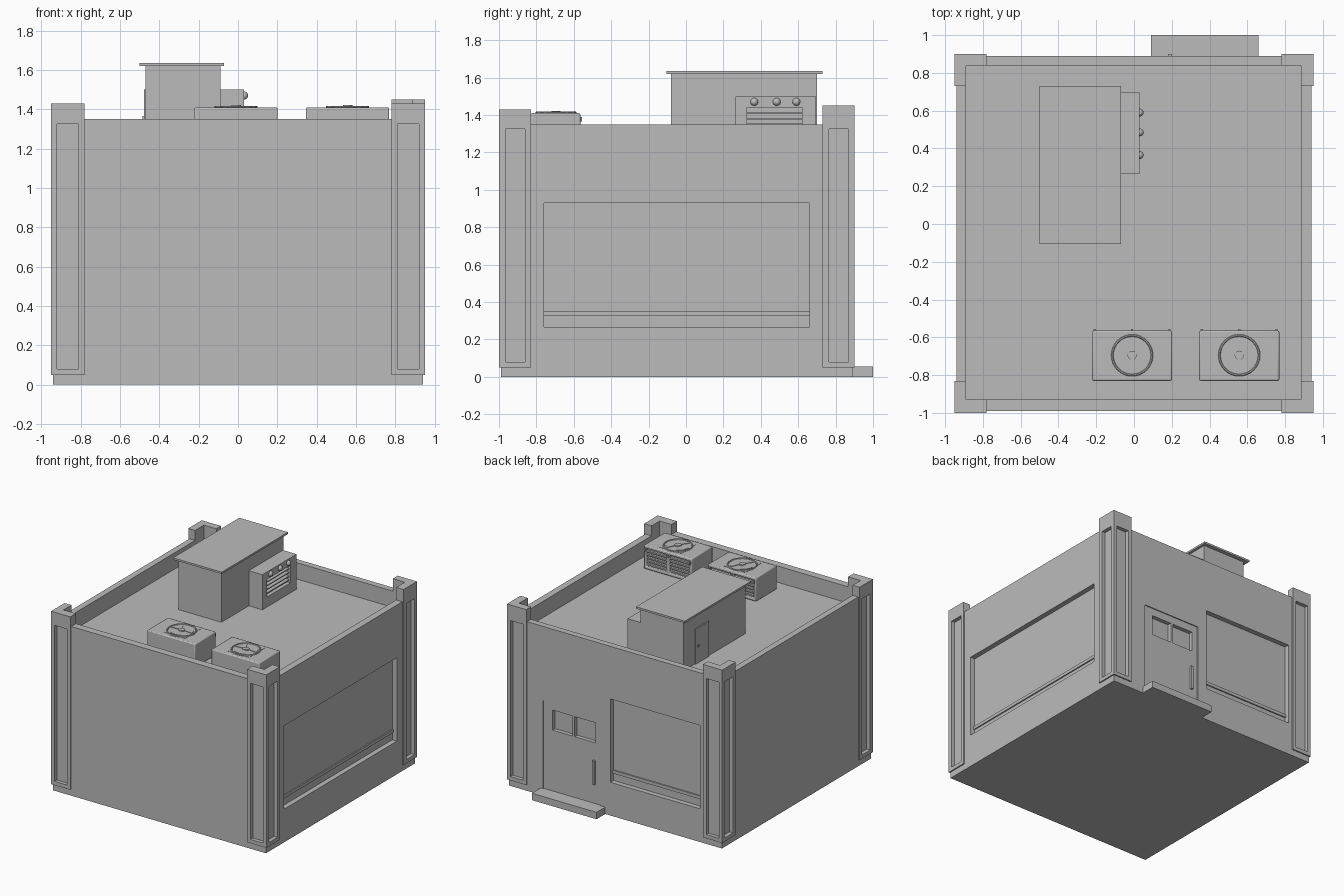
import bpy, bmesh, math
from mathutils import Matrix

cube = bpy.data.objects.get("Cube")
if cube:
    bpy.data.objects.remove(cube, do_unlink=True)

grey = bpy.data.materials.new("plain_grey")
grey.use_nodes = True
grey.diffuse_color = (0.5, 0.5, 0.5, 1)
grey.node_tree.nodes["Principled BSDF"].inputs["Base Color"].default_value = (0.5, 0.5, 0.5, 1)


def finish(name, bm):
    mesh = bpy.data.meshes.new(name)
    bm.to_mesh(mesh)
    bm.free()
    mesh.materials.append(grey)
    ob = bpy.data.objects.new(name, mesh)
    bpy.context.collection.objects.link(ob)
    return ob


def box(name, x, y, z):
    """Box from (low, high) ranges on each axis."""
    bm = bmesh.new()
    size = [r[1] - r[0] for r in (x, y, z)]
    mid = [(r[0] + r[1]) / 2 for r in (x, y, z)]
    bmesh.ops.create_cube(bm, size=1, matrix=Matrix.Translation(mid) @ Matrix.Diagonal((*size, 1)))
    return finish(name, bm)


def disc(name, x, y, z, radius, height, sides=24):
    bm = bmesh.new()
    bmesh.ops.create_cone(bm, cap_ends=True, segments=sides, radius1=radius, radius2=radius,
                          depth=height, matrix=Matrix.Translation((x, y, z + height / 2)))
    return finish(name, bm)


def smooth(ob):
    bpy.ops.object.select_all(action='DESELECT')
    ob.select_set(True)
    bpy.context.view_layer.objects.active = ob
    bpy.ops.object.shade_smooth_by_angle(angle=math.radians(35))


def apply(ob, mod):
    with bpy.context.temp_override(object=ob, active_object=ob):
        bpy.ops.object.modifier_apply(modifier=mod.name)


def cut(ob, *ranges):
    """Subtract box shaped recesses."""
    for r in ranges:
        cutter = box("cutter", *r)
        cutter.hide_render = True
        mod = ob.modifiers.new("recess", 'BOOLEAN')
        mod.operation, mod.solver, mod.object = 'DIFFERENCE', 'EXACT', cutter
        apply(ob, mod)
        bpy.data.objects.remove(cutter, do_unlink=True)


ROOF = 1.22
pocket = ((-0.89, 0.885), (-0.93, 0.84), (ROOF, 2))

# Corner panel recesses, listed per corner
OUT, LOW, BACK = 0.95, -1.0, 0.9
corners = {}
for side, sx in (("left", 1), ("right", -1)):
    for end, y0, y1 in (("front", LOW, LOW + 0.17), ("back", BACK - 0.17, BACK)):
        fy = y0 if end == "front" else y1
        zr = (0.08, 1.325)
        xr = sorted((sx * 0.81, sx * 0.92))
        corners[end + "_" + side] = (
            sorted((sx * 0.78, sx * OUT)), (y0, y1),
            [(xr, (fy - 0.03, fy + 0.03), zr),
             (sorted((sx * 0.92, sx * 1.0)), (y0 + 0.035, y1 - 0.03), zr)])

# Main walls with roof pocket, display openings, door and door windows
walls = box("walls", (-0.94, 0.94), (-0.99, 0.89), (0, 1.35))
cut(walls, pocket,
    ((0.90, 1.1), (-0.76, 0.66), (0.265, 0.93)),
    ((-0.745, 0.045), (0.85, 1.0), (0.265, 0.93)),
    ((0.13, 0.64), (0.882, 1.0), (0.055, 0.76)),
    ((0.385, 0.56), (0.85, 1.0), (0.54, 0.70)),
    ((0.18, 0.365), (0.85, 1.0), (0.54, 0.70)))
for _, _, recesses in corners.values():
    cut(walls, *recesses)
box("side_window_rail", (0.89, 0.91), (-0.76, 0.66), (0.325, 0.35))
box("back_window_rail", (-0.745, 0.045), (0.84, 0.86), (0.325, 0.35))
box("door_handle", (0.18, 0.20), (0.875, 0.90), (0.21, 0.40))
box("door_step", (0.09, 0.66), (0.88, 1.0), (0, 0.055))

# Corner columns and their L shaped caps
for key, (xr, yr, recesses) in corners.items():
    column = box(key + "_column", xr, yr, (0.05, 1.35))
    cut(column, pocket, *recesses)
    cap = box(key + "_cap", xr, yr, (1.35, 1.45 if key == "back_left" else 1.43))
    cut(cap, pocket)

# Rooftop hut with overhanging slab and side door
box("hut", (-0.47, -0.09), (-0.08, 0.70), (ROOF, 1.62))
box("hut_roof", (-0.5, -0.07), (-0.105, 0.73), (1.62, 1.635))
box("hut_door", (-0.478, -0.465), (0.39, 0.56), (ROOF, 1.50))
box("hut_door_knob", (-0.486, -0.47), (0.52, 0.535), (1.35, 1.365))

# Control cabinet on the hut with louvres and three knobs
cabinet = box("cabinet", (-0.09, 0.03), (0.265, 0.695), (ROOF, 1.50))
cut(cabinet, ((-0.01, 0.1), (0.325, 0.62), (1.30, 1.44)))
for i in range(4):
    z = 1.315 + i * 0.03
    box("cabinet_louvre", (-0.012, 0.018), (0.325, 0.62), (z, z + 0.008))
for y in (0.365, 0.485, 0.59):
    bm = bmesh.new()
    bmesh.ops.create_uvsphere(bm, u_segments=16, v_segments=10, radius=0.021,
                              matrix=Matrix.Translation((0.03, y, 1.47)))
    smooth(finish("cabinet_knob", bm))


def fan_blade(x, y, z, angle):
    """Flat curved-out wedge between hub and ring."""
    bm = bmesh.new()
    arc = [angle + math.radians(a) for a in (-32, -16, 0, 16, 32)]
    pts = [(0.025, angle - 0.4)] + [(0.09, a) for a in arc] + [(0.025, angle + 0.4)]
    face = bm.faces.new([bm.verts.new((x + r * math.cos(a), y + r * math.sin(a), z)) for r, a in pts])
    top = bmesh.ops.extrude_face_region(bm, geom=[face])["geom"]
    bmesh.ops.translate(bm, vec=(0, 0, 0.004), verts=[v for v in top if isinstance(v, bmesh.types.BMVert)])
    bmesh.ops.recalc_face_normals(bm, faces=bm.faces)
    return finish("fan_blade", bm)


# Two air conditioners with a top fan and louvred back
FY = -0.695
for cx in (-0.01, 0.557):
    case = box("cooler_case", (cx - 0.212, cx + 0.212), (-0.83, -0.565), (ROOF, 1.41))
    cut(case, *[((cx + a, cx + a + 0.175), (-0.585, -0.5), (1.245, 1.385)) for a in (-0.19, 0.015)])
    bevel = case.modifiers.new("soft_edges", 'BEVEL')
    bevel.width, bevel.segments = 0.008, 2
    bevel.limit_method, bevel.angle_limit = 'ANGLE', math.radians(40)
    smooth(case)
    for i in range(5):
        z = 1.255 + i * 0.026
        box("cooler_louvre", (cx - 0.19, cx + 0.19), (-0.59, -0.567), (z, z + 0.012))
    for dx in (-0.198, 0, 0.198):
        box("cooler_bracket", (cx + dx - 0.006, cx + dx + 0.006), (-0.57, -0.557), (1.365, 1.39))
    box("fan_plate", (cx - 0.097, cx + 0.097), (FY - 0.097, FY + 0.097), (1.40, 1.412))
    bpy.ops.mesh.primitive_torus_add(location=(cx, FY, 1.412), major_radius=0.105, minor_radius=0.006,
                                     major_segments=32, minor_segments=6)
    ring = bpy.context.object
    ring.name = "fan_ring"
    ring.data.materials.append(grey)
    smooth(ring)
    for i in range(3):
        fan_blade(cx, FY, 1.412, math.radians(30 + 120 * i))
    smooth(disc("fan_hub", cx, FY, 1.41, 0.024, 0.011))
